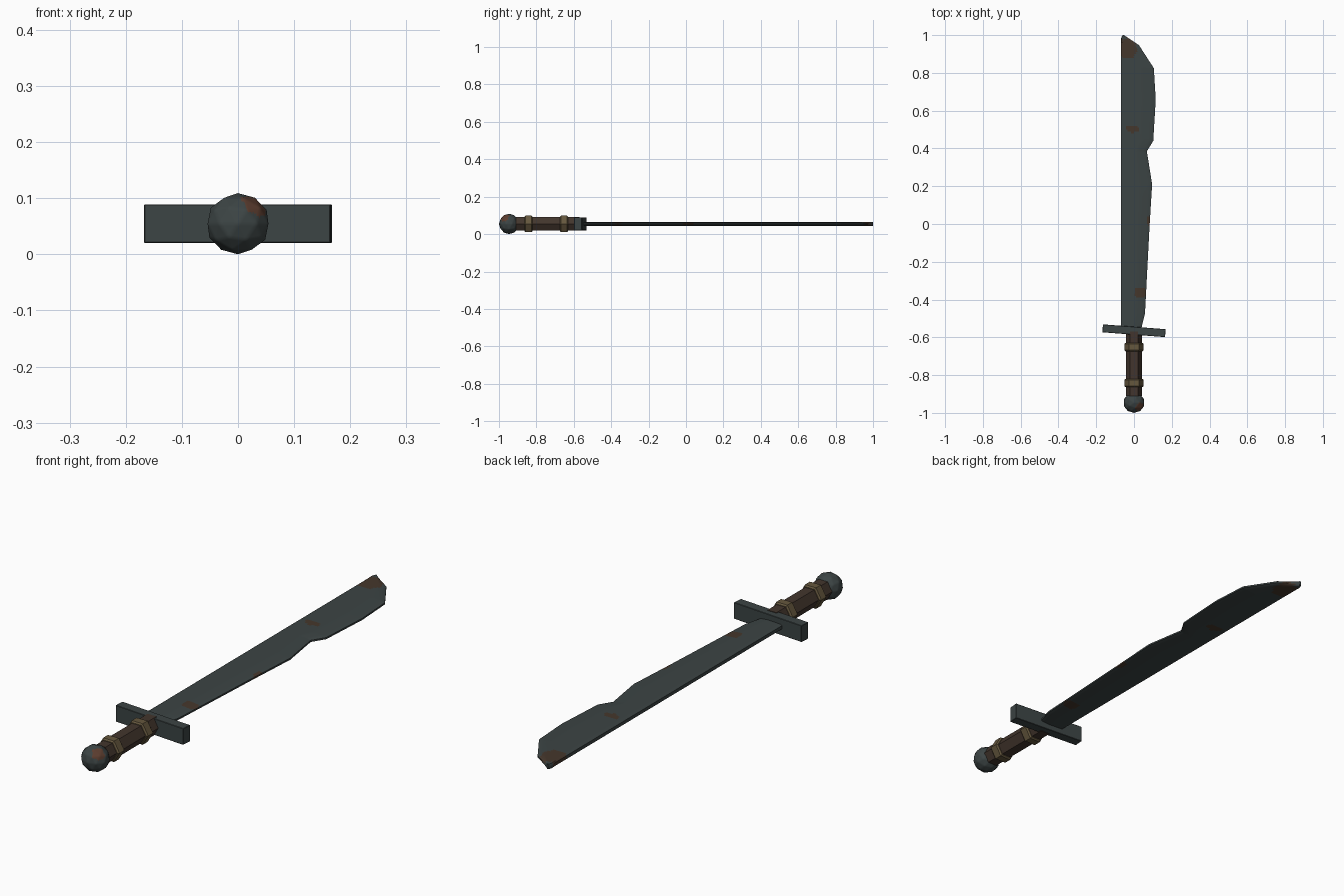
import bpy, bmesh, math
from mathutils import Vector, Matrix

if "Cube" in bpy.data.objects:
    bpy.data.objects.remove(bpy.data.objects["Cube"])

ZC = 0.0545  # height of the sword's long axis


def material(name, rgb):
    m = bpy.data.materials.new(name)
    m.diffuse_color = (*rgb, 1)
    m.use_nodes = True
    m.node_tree.nodes["Principled BSDF"].inputs["Base Color"].default_value = m.diffuse_color
    return m


steel = material("dark steel", (0.045, 0.058, 0.058))
rust = material("brown rust", (0.060, 0.038, 0.025))
red_rust = material("red rust", (0.105, 0.046, 0.028))
leather = material("dark brown leather", (0.055, 0.036, 0.026))
brass = material("dull brass", (0.130, 0.096, 0.048))


def finish(name, bm, mats, smooth=None):
    bmesh.ops.recalc_face_normals(bm, faces=bm.faces[:])
    me = bpy.data.meshes.new(name)
    bm.to_mesh(me)
    bm.free()
    ob = bpy.data.objects.new(name, me)
    bpy.context.collection.objects.link(ob)
    for m in mats:
        me.materials.append(m)
    if smooth:
        bpy.ops.object.select_all(action='DESELECT')
        bpy.context.view_layer.objects.active = ob
        ob.select_set(True)
        bpy.ops.object.shade_smooth_by_angle(angle=math.radians(smooth))
    return ob


def loft(bm, rings):
    """Join closed rings of points into a capped tube."""
    vs = [[bm.verts.new(p) for p in r] for r in rings]
    n = len(vs[0])
    for a, b in zip(vs, vs[1:]):
        for i in range(n):
            bm.faces.new((a[i], a[(i + 1) % n], b[(i + 1) % n], b[i]))
    bm.faces.new(vs[0])
    bm.faces.new(vs[-1][::-1])


def lerp(table, t):
    for (a, va), (b, vb) in zip(table, table[1:]):
        if t <= b:
            return va + (vb - va) * (t - a) / (b - a)
    return table[-1][1]


# Blade: cutting edge outline (y, x) and half thickness across the width
EDGE = [(-0.57, 0.036), (-0.54, 0.042), (-0.476, 0.058), (0.0, 0.083), (0.21, 0.096),
        (0.385, 0.068), (0.44, 0.102), (0.66, 0.115), (0.825, 0.105),
        (0.947, 0.026), (1.0, -0.053)]
THICK = [(0, 0.007), (0.06, 0.0105), (0.65, 0.0105), (0.9, 0.007), (1, 0.0035)]
# Rust spots: x, y, radius x, radius y
SPOTS = [(-0.035, 0.93, 0.05, 0.055), (-0.008, 0.505, 0.036, 0.02),
         (0.083, 0.015, 0.018, 0.03), (0.033, -0.365, 0.032, 0.027)]

ys = sorted({round(-0.57 + 0.01 * i, 3) for i in range(158)} | {p[0] for p in EDGE})
us = sorted({i / 20 for i in range(21)} | {0.06})
bm = bmesh.new()
rings = []
for y in ys:
    left = -0.069 + max(0, y - 0.985) * 0.6
    right = lerp(EDGE, y)
    pts = [(left + (right - left) * u, lerp(THICK, u)) for u in us]
    rings.append([(x, y, ZC + t) for x, t in pts] + [(x, y, ZC - t) for x, t in pts[::-1]])
loft(bm, rings)
for f in bm.faces:
    c = f.calc_center_median()
    wob = 1 + 0.2 * math.sin(c.x * 150) * math.cos(c.y * 110)
    if any(((c.x - x) / a) ** 2 + ((c.y - y) / b) ** 2 < wob for x, y, a, b in SPOTS):
        f.material_index = 1
finish("blade", bm, [steel, rust], 35)

# Guard: a slightly tilted bar
bm = bmesh.new()
bmesh.ops.create_cube(bm, size=1, matrix=Matrix.Translation((0, -0.565, ZC))
                      @ Matrix.Rotation(math.radians(-4.4), 4, 'Z')
                      @ Matrix.Diagonal((0.333, 0.042, 0.069, 1)))
bmesh.ops.bevel(bm, geom=bm.edges[:], offset=0.0015, segments=1, affect='EDGES')
finish("guard", bm, [steel])


# Six-sided grip and bands from (y, radius) profiles
def hex_part(name, profile, mat):
    bm = bmesh.new()
    loft(bm, [[(r * math.cos(i * math.pi / 3), y, ZC + r * math.sin(i * math.pi / 3))
               for i in range(6)] for y, r in profile])
    finish(name, bm, [mat])


hex_part("grip", [(-0.91, 0.042), (-0.57, 0.042)], leather)
for name, yc in (("upper_band", -0.652), ("lower_band", -0.842)):
    hex_part(name, [(yc - 0.022, 0.045), (yc - 0.016, 0.051),
                    (yc + 0.016, 0.051), (yc + 0.022, 0.045)], brass)

# Pommel: low-poly ball with a rust spot on its upper right
bm = bmesh.new()
bmesh.ops.create_icosphere(bm, subdivisions=2, radius=1)
bmesh.ops.subdivide_edges(bm, edges=bm.edges[:], cuts=5, use_grid_fill=True)
spot = Vector((0.58, -0.45, 0.62)).normalized()
for f in bm.faces:
    c = f.calc_center_median().normalized()
    if c.angle(spot) < 0.48 + 0.08 * math.sin(c.x * 14) * math.cos(c.y * 12):
        f.material_index = 1
bmesh.ops.transform(bm, verts=bm.verts[:], matrix=Matrix.Translation((0, -0.946, ZC))
                    @ Matrix.Diagonal((0.057, 0.054, 0.0545, 1)))
finish("pommel", bm, [steel, red_rust], 40)
